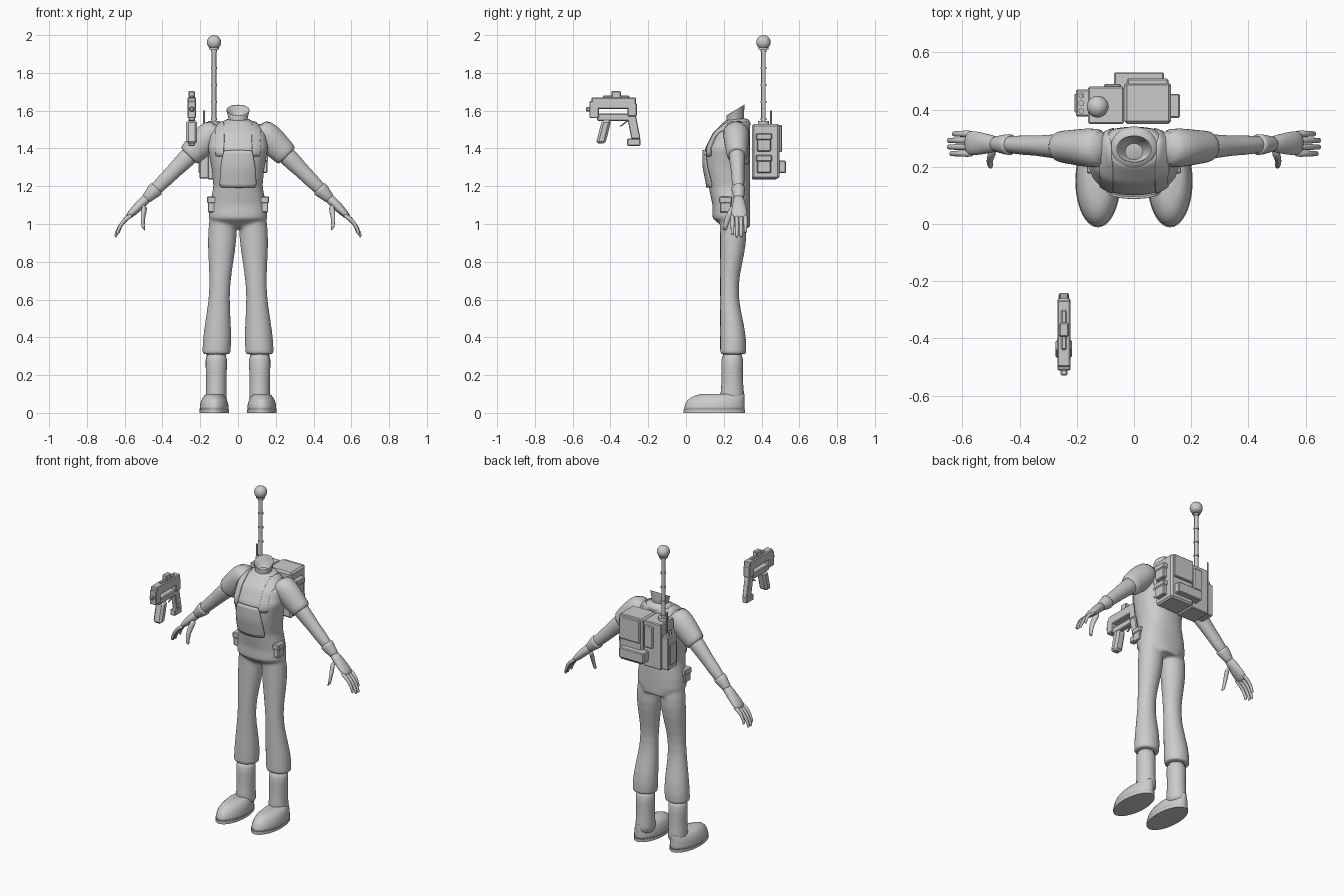
import bpy, bmesh
from math import sin, cos, pi, tau, copysign
from mathutils import Vector

default_cube = bpy.data.objects.get("Cube")
if default_cube:
    bpy.data.objects.remove(default_cube)

colour = (.6, .6, .6, 1)
grey = bpy.data.materials.new("plain_grey")
grey.use_nodes = True
grey.diffuse_color = colour
grey.node_tree.nodes["Principled BSDF"].inputs["Base Color"].default_value = colour


def finish(name, bm, mirror=False, rounded=False, bevel=None, smooth=True):
    """Turn a bmesh into an object with its material and modifiers."""
    bmesh.ops.recalc_face_normals(bm, faces=bm.faces)
    mesh = bpy.data.meshes.new(name)
    bm.to_mesh(mesh)
    bm.free()
    mesh.materials.append(grey)
    for polygon in mesh.polygons:
        polygon.use_smooth = smooth
    ob = bpy.data.objects.new(name, mesh)
    bpy.context.collection.objects.link(ob)
    if mirror:
        ob.modifiers.new("mirror", 'MIRROR').use_mirror_merge = False
    if rounded:
        ob.modifiers.new("rounded", 'SUBSURF').levels = 1
    if bevel:
        ob.modifiers.new("bevel", 'BEVEL').width = bevel
    return ob


def skin_rows(bm, rows, closed):
    """Fill quads between neighbouring rows of vertices."""
    count = len(rows[0])
    for low, high in zip(rows, rows[1:]):
        for k in range(count if closed else count - 1):
            nxt = (k + 1) % count
            bm.faces.new((low[k], low[nxt], high[nxt], high[k]))


def loft(name, rings, across, sides=20, power=2, tilt=0, **style):
    """Skin oval rings of (centre, radius along y, radius along across)."""
    bm = bmesh.new()
    rows = []
    for centre, depth, width in rings:
        row = []
        for k in range(sides):
            c, s = [copysign(abs(f) ** (2 / power), f)
                    for f in (cos(tau * k / sides), sin(tau * k / sides))]
            offset = Vector((0, c * depth, c * depth * tilt))
            row.append(bm.verts.new(centre + offset + across * s * width))
        rows.append(row)
    skin_rows(bm, rows, closed=True)
    bm.faces.new(rows[0])
    bm.faces.new(rows[-1])
    return finish(name, bm, **style)


def upright(name, x, y, rows, **style):
    """Loft straight upwards through (height, depth, width) rows."""
    rings = [(Vector((x, y, z)), depth, width) for z, depth, width in rows]
    return loft(name, rings, Vector((1, 0, 0)), **style)


def arm_part(name, rows):
    """Loft along the sloping arm axis through (x, depth, width) rows."""
    rings = [(Vector((x, .26 + .04 * x, 1.62 - x)), depth, width) for x, depth, width in rows]
    return loft(name, rings, Vector((1, 0, 1)).normalized(), mirror=True, rounded=True)


def rod(name, x, y, bottom, top, radius):
    return upright(name, x, y, [(z, radius, radius) for z in (bottom, top)], smooth=False)


def box(name, x, y, z, bevel=.005, **style):
    """Bevelled block spanning the given low and high limits."""
    bm = bmesh.new()
    bmesh.ops.create_cube(bm, size=1)
    for v in bm.verts:
        v.co = [low if c < 0 else high for c, (low, high) in zip(v.co, (x, y, z))]
    return finish(name, bm, bevel=bevel, smooth=False, **style)


def ribbon(name, path, body, mirror=False):
    """Cloth strip along (centre, half width), wrapped onto the body."""
    bm = bmesh.new()
    steps = 8
    rows = [[bm.verts.new(centre + Vector((half * (2 * k / steps - 1), 0, 0)))
             for k in range(steps + 1)] for centre, half in path]
    skin_rows(bm, rows, closed=False)
    ob = finish(name, bm, mirror=mirror, rounded=True)
    wrap = ob.modifiers.new("wrap", 'SHRINKWRAP')
    wrap.target, wrap.offset, wrap.wrap_mode = body, .005, 'ABOVE_SURFACE'
    ob.modifiers.new("cloth", 'SOLIDIFY').thickness = .008
    return ob


# Overalls: trunk and legs fused into one skin
trunk_rows = [(.98, .07, .1), (1.03, .1, .155), (1.1, .1, .15), (1.2, .11, .13), (1.3, .12, .14),
              (1.4, .12, .16), (1.48, .1, .15), (1.54, .07, .09)]
overalls = loft("overalls", [(Vector((0, .34 - depth, z)), depth, width)
                             for z, depth, width in trunk_rows],
                Vector((1, 0, 0)), sides=32, power=2.3)
bpy.ops.object.select_all(action='DESELECT')
for side in (1, -1):
    rings = []
    for step in range(13):
        z = .31 + .06 * step
        swell = .01 * cos(tau * (z - .35) / .6)
        rings.append((Vector((side * (.13 - .05 * z), .24 + swell, z)), .06 + swell, .066 + swell))
    loft("leg", rings, Vector((1, 0, 0))).select_set(True)
overalls.select_set(True)
bpy.context.view_layer.objects.active = overalls
bpy.ops.object.join()
fuse = overalls.modifiers.new("fuse", 'REMESH')
fuse.mode, fuse.voxel_size, fuse.use_smooth_shade = 'VOXEL', .009, True
overalls.modifiers.new("relax", 'SMOOTH').iterations = 8

# Bib and shoulder straps
ribbon("bib", [(Vector((0, .1, 1.39 - .04 * i)), .075 + .01 * i) for i in range(6)], overalls)
arch = [pi * i / 10 for i in range(-1, 13)]
ribbon("strap", [(Vector((.11, .23 - .13 * cos(a), 1.4 + .14 * sin(a))), .032) for a in arch],
       overalls, mirror=True)

# Collar and hollow neck
upright("collar", 0, .265, [(1.5, .08, .1), (1.53, .08, .09), (1.56, .06, .07)],
        tilt=.1, rounded=True)
upright("neck", 0, .262, [(1.5, .05, .05), (1.57, .045, .05), (1.605, .05, .066),
                          (1.605, .045, .06), (1.57, .04, .04), (1.54, .02, .02)],
        tilt=.6, rounded=True)

# Arms, sleeves and gloves
arm_part("sleeve", [(.1, .07, .06), (.16, .07, .08), (.22, .06, .07), (.26, .056, .066),
                    (.26, .045, .05)])
arm_part("arm", [(.2, .045, .05), (.28, .044, .05), (.34, .034, .04), (.38, .036, .04),
                 (.48, .026, .03)])
arm_part("glove_cuff", [(.43, .03, .03), (.43, .04, .046), (.46, .032, .034), (.5, .025, .026)])
arm_part("palm", [(.47, .026, .027), (.51, .034, .027), (.56, .045, .022), (.59, .04, .013)])


def finger(name, base, reach, bend, radius):
    """Tapered digit that curves from its base along reach."""
    rings = [(base + reach * t + bend * sin(pi * t), radius * (1 - t / 3), radius * (1 - t / 3))
             for t in (0, .3, .6, .9, 1)]
    loft(name, rings, Vector((1, 0, 1)).normalized(), sides=10, mirror=True, rounded=True)


for i, length in enumerate((.9, 1, 1, .8)):
    finger("finger", Vector((.56, .246 + .023 * i, 1.05)), Vector((.09, 0, -.12)) * length,
           Vector((.015, 0, .01)), .013)
finger("thumb", Vector((.49, .26, 1.1)), Vector((.01, -.055, -.13)), Vector((.01, -.01, 0)), .02)

# Boots: domed foot on a flat sole, with a shaft
heel = .31
dome = []
for i in range(7):
    angle = i * pi / 15
    length = .16 * cos(angle) ** .3
    dome.append((Vector((.126, heel - length, .015 + .09 * sin(angle))),
                 length, .077 * cos(angle) ** .6))
loft("boot_foot", dome, Vector((1, 0, 0)), sides=32, mirror=True)
upright("boot_shaft", .115, .245, [(.04, .06, .06), (.1, .065, .056), (.14, .058, .054),
                                   (.24, .056, .056), (.33, .062, .062)],
        mirror=True, rounded=True)
upright("sole", .126, .15, [(z, .162, .079) for z in (0, .018)],
        sides=40, mirror=True, smooth=False)

# Hip pouches
box("hip_pouch", (.11, .16), (.18, .24), (1.06, 1.14), mirror=True)
box("hip_pouch_flap", (.11, .165), (.176, .244), (1.11, 1.145), mirror=True)

# Backpack
box("pack_body", (-.035, .13), (.35, .495), (1.24, 1.53), bevel=.01)
box("pack_mast_section", (-.16, -.035), (.35, .48), (1.235, 1.525))
box("pack_flap", (-.025, .12), (.47, .508), (1.38, 1.525))
box("pack_rear_pouch", (-.07, .105), (.47, .53), (1.27, 1.335))
box("pack_rear_panel", (-.105, -.045), (.47, .49), (1.36, 1.5))
for bottom in (1.27, 1.385):
    box("pack_side_pouch", (.12, .155), (.375, .45), (bottom, bottom + .09))
    box("pack_side_lid", (.12, .16), (.37, .455), (bottom + .06, bottom + .095))
box("radio", (-.203, -.155), (.375, .47), (1.24, 1.45))
box("radio_plate", (-.208, -.2), (.39, .455), (1.27, 1.4), bevel=.002)
for i in range(3):
    rod("radio_knob", -.184, .395 + .027 * i, 1.44, 1.47, .01)
rod("short_aerial", -.18, .45, 1.44, 1.6, .005)

# Tall mast with a ball on top
mast_x, mast_y = -.127, .41
rod("mast_base", mast_x, mast_y, 1.5, 1.545, .03)
rod("mast", mast_x, mast_y, 1.52, 1.94, .012)
for i in range(5):
    rod("mast_ring", mast_x, mast_y, 1.55 + .09 * i, 1.56 + .09 * i, .016)
rod("ball_seat", mast_x, mast_y, 1.925, 1.945, .026)
bm = bmesh.new()
bmesh.ops.create_uvsphere(bm, u_segments=24, v_segments=14, radius=.038)
bmesh.ops.translate(bm, verts=bm.verts, vec=(mast_x, mast_y, 1.962))
finish("mast_ball", bm)


# Blaster hovering at the front right
gun_x = -.245


def slanted_bar(name, start, end, length, thickness, bevel=.004):
    """Sheared block between two (y, z) points, with level end faces."""
    ob = box(name, (gun_x - thickness / 2, gun_x + thickness / 2),
             (-length / 2, length / 2), (0, 1), bevel=bevel)
    for v in ob.data.vertices:
        y, z = end if v.co.z > .5 else start
        v.co.y, v.co.z = v.co.y + y, z


body_x = (gun_x - .023, gun_x + .023)
box("blaster_top", body_x, (-.5, -.265), (1.61, 1.67))
box("blaster_front", body_x, (-.512, -.46), (1.56, 1.65))
box("blaster_rear", body_x, (-.31, -.26), (1.57, 1.64))
box("blaster_lower", (gun_x - .018, gun_x + .018), (-.47, -.3), (1.545, 1.585))
box("blaster_sight", (gun_x - .017, gun_x + .017), (-.395, -.345), (1.66, 1.704))
box("blaster_rail", (gun_x - .01, gun_x + .01), (-.44, -.3), (1.66, 1.68))
box("blaster_muzzle", (gun_x - .012, gun_x + .012), (-.53, -.5), (1.595, 1.62))
slanted_bar("blaster_foregrip", (-.452, 1.425), (-.42, 1.55), .05, .058, bevel=.012)
slanted_bar("blaster_rear_grip", (-.265, 1.45), (-.29, 1.58), .048, .034)
box("blaster_grip_foot", (gun_x - .018, gun_x + .018), (-.312, -.241), (1.414, 1.452))
slanted_bar("trigger_guard", (-.35, 1.515), (-.305, 1.55), .012, .01, bevel=.002)
